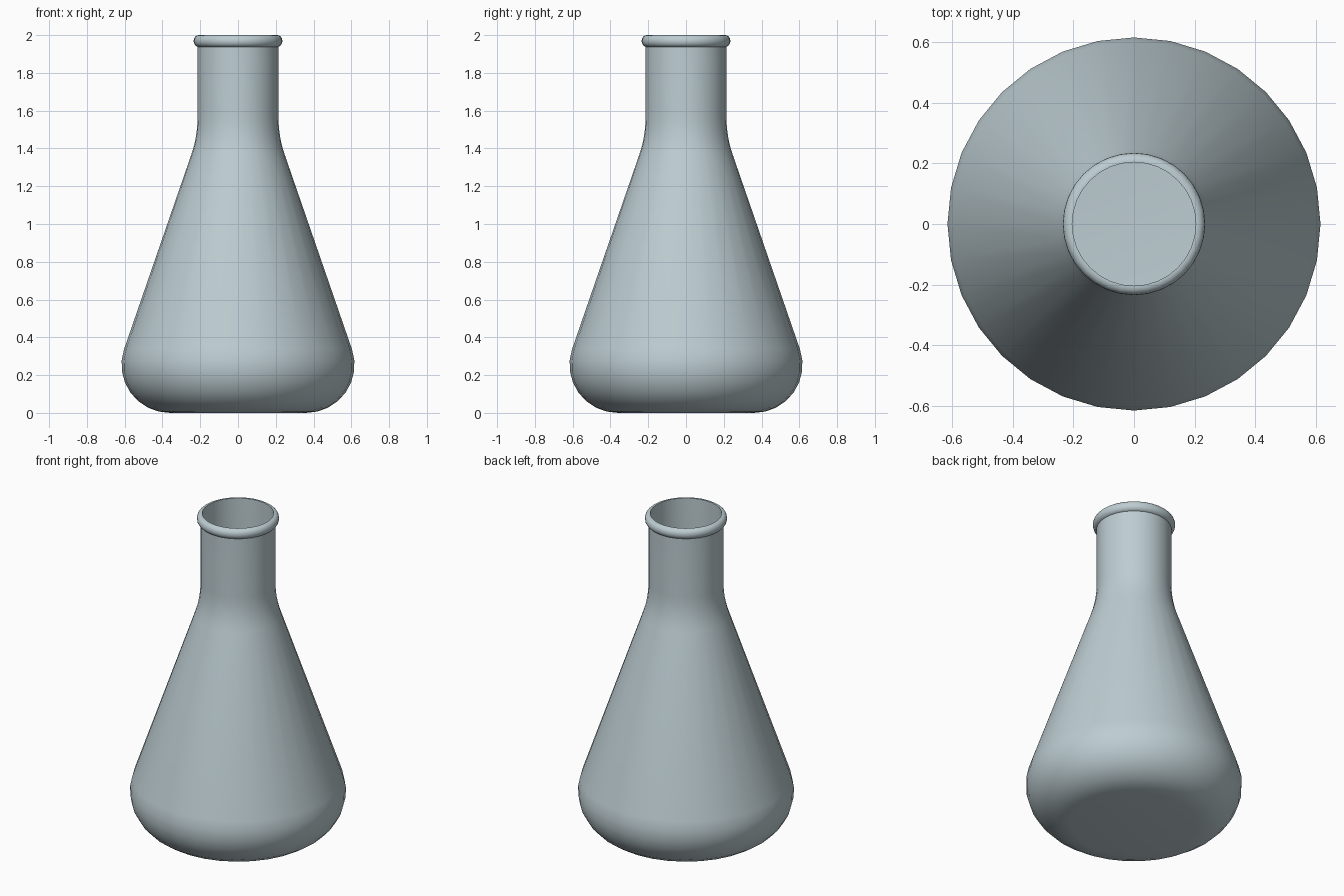
import bpy, bmesh
from math import sin, cos, radians, tau
from mathutils import Vector

cube = bpy.data.objects.get("Cube")
if cube:
    bpy.data.objects.remove(cube, do_unlink=True)

SIDES = 32
WALL = 0.01
NECK = 0.214


def arc(cx, cz, rx, rz, start, end, steps):
    """Elliptical arc in the profile plane, angles in degrees."""
    angles = [radians(start + (end - start) * i / steps) for i in range(steps + 1)]
    return [(cx + rx * cos(a), cz + rz * sin(a)) for a in angles]


def bend(a, b, c, steps):
    """Quadratic curve from a to c, pulled towards b."""
    a, b, c = Vector(a), Vector(b), Vector(c)
    ts = [i / steps for i in range(steps + 1)]
    return [tuple(a * (1 - t) ** 2 + b * 2 * t * (1 - t) + c * t * t) for t in ts]


def wall_profile(inset):
    """Floor, rounded base, cone and shoulder, moved inwards by inset."""
    base = arc(0.36, 0.255, 0.257 - inset, 0.255 - inset, -90, 19, 8)
    shoulder = bend((0.248 - inset, 1.365), (NECK - inset, 1.463),
                    (NECK - inset, 1.57), 6)
    return [(0, inset)] + base + shoulder


def lathe(name, profile, material):
    """Spin an (r, z) profile round the z axis."""
    bm = bmesh.new()
    verts = [bm.verts.new((0, r, z)) for r, z in profile]
    edges = [bm.edges.new(pair) for pair in zip(verts, verts[1:])]
    bmesh.ops.spin(bm, geom=verts + edges, cent=(0, 0, 0), axis=(0, 0, 1),
                   angle=tau, steps=SIDES, use_duplicate=False)
    bmesh.ops.remove_doubles(bm, verts=bm.verts, dist=0.0005)
    bmesh.ops.recalc_face_normals(bm, faces=bm.faces)
    mesh = bpy.data.meshes.new(name)
    bm.to_mesh(mesh)
    bm.free()
    mesh.materials.append(material)
    obj = bpy.data.objects.new(name, mesh)
    bpy.context.collection.objects.link(obj)
    bpy.ops.object.select_all(action='DESELECT')
    obj.select_set(True)
    bpy.context.view_layer.objects.active = obj
    bpy.ops.object.shade_smooth_by_angle(angle=radians(35))
    return obj


# Pale blue-grey glass
glass = bpy.data.materials.new("pale_grey_glass")
glass.use_nodes = True
colour = (0.51, 0.61, 0.645, 1)
glass.diffuse_color = colour
glass.node_tree.nodes["Principled BSDF"].inputs["Base Color"].default_value = colour

# Outer wall, rolled rim, then back down the inner wall to the floor
rim = arc(0.21, 1.969, 0.025, 0.031, -90, 90, 8)
mouth = [(NECK - WALL, 2.0)]
outer = wall_profile(0) + [(NECK, 1.938)]
inner = wall_profile(WALL)[::-1]
lathe("conical_flask", outer + rim[1:] + mouth + inner, glass)
